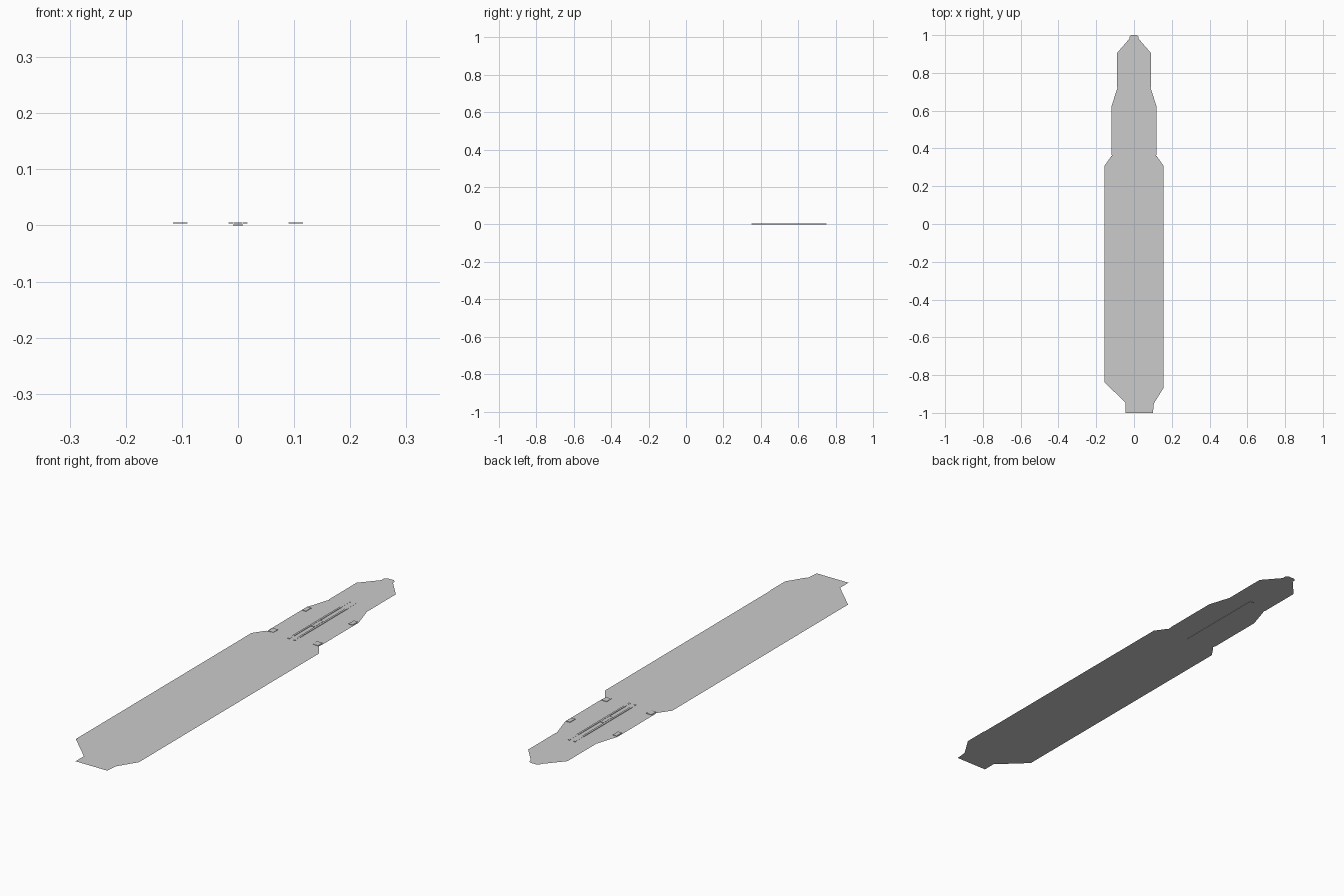
import bpy, bmesh, math
from mathutils import Vector


def plate(name, pts, z, thick=0.0, rim=0.0):
    """Flat outline; optionally kept only as a rim band and/or given thickness."""
    bm = bmesh.new()
    face = bm.faces.new([bm.verts.new((x, y, z)) for x, y in pts])
    face.normal_update()
    if face.normal.z < 0:
        face.normal_flip()
    if rim:
        bmesh.ops.inset_region(bm, faces=[face], thickness=rim, use_even_offset=True)
        bmesh.ops.delete(bm, geom=[face], context='FACES')
    me = bpy.data.meshes.new(name)
    bm.to_mesh(me)
    bm.free()
    ob = bpy.data.objects.new(name, me)
    bpy.context.collection.objects.link(ob)
    if thick:
        mod = ob.modifiers.new("thickness", 'SOLIDIFY')
        mod.thickness = thick
        mod.offset = -1
    return ob


def mirrored(half):
    return half + [(-x, y) for x, y in reversed(half)]


def strip(name, a, b, width, z, thick=0.0):
    a, b = Vector(a), Vector(b)
    d = (b - a).normalized()
    n = Vector((-d.y, d.x)) * width / 2
    return plate(name, [a - n, b - n, b + n, a + n], z, thick)


def box(name, x0, x1, y0, y1, z, thick=0.0):
    return plate(name, [(x0, y0), (x1, y0), (x1, y1), (x0, y1)], z, thick)


# Long lower body sheet with its chamfered end and tab
body = [(-0.045, -1.0), (0.10, -1.0), (0.105, -0.95), (0.155, -0.87), (0.155, 0.31),
        (0.12, 0.36), (-0.12, 0.36), (-0.155, 0.31), (-0.155, -0.84), (-0.045, -0.945)]
plate("body_panel", body, 0.0025)
plate("body_rim", body, 0.0035, rim=0.006)

# Raised side rails of the body
plate("left_rail", [(-0.155, -0.84), (-0.140, -0.80), (-0.140, 0.30), (-0.115, 0.35),
                    (-0.120, 0.36), (-0.155, 0.31)], 0.0045)
plate("right_rail", [(0.155, -0.87), (0.155, -0.77), (0.140, -0.77), (0.140, -0.85),
                     (0.108, -0.91), (0.108, -0.945)], 0.0042)

# End facets and tab details
plate("end_facet", [(-0.145, -0.80), (-0.135, -0.83), (0.07, -0.945), (0.09, -0.955)], 0.0032)
plate("end_tab", [(-0.04, -0.995), (0.095, -0.995), (0.095, -0.96), (0.02, -0.93),
                  (-0.04, -0.945)], 0.0042, rim=0.007)
box("tab_post", -0.035, -0.015, -0.97, -0.91, 0.0048)

# Top shoulder facet of the body
plate("shoulder_facet", [(-0.14, 0.30), (0.148, 0.315), (0.12, 0.345), (-0.115, 0.335)], 0.0033)

# Middle section: sheet, solid frame, inner windows and collars
neck = mirrored([(0.115, 0.345), (0.12, 0.38), (0.12, 0.62), (0.085, 0.73), (0.07, 0.755)])
plate("neck_panel", neck, 0.0025)
plate("neck_frame", neck, 0.0040, 0.002, rim=0.013)
box("lower_collar", -0.10, 0.10, 0.355, 0.38, 0.0045)
box("upper_collar", -0.07, 0.07, 0.69, 0.745, 0.0045)
for s, side in ((-1, "left"), (1, "right")):
    plate(side + "_window", [(s * 0.022, 0.385), (s * 0.085, 0.385), (s * 0.10, 0.42),
                             (s * 0.10, 0.60), (s * 0.07, 0.69), (s * 0.022, 0.69)],
          0.0032, rim=0.006)
    box(side + "_clip", *sorted((s * 0.09, s * 0.115)), 0.36, 0.39, 0.0055, 0.002)
    box(side + "_upper_clip", *sorted((s * 0.098, s * 0.116)), 0.585, 0.62, 0.0055, 0.002)
    # spine edges
    box(side + "_spine_edge", *sorted((s * 0.009, s * 0.017)), 0.35, 0.75, 0.0050, 0.002)

# Central spine and its latch
box("spine", -0.009, 0.009, 0.35, 0.75, 0.0015, 0.0015)
box("spine_latch", -0.008, 0.008, 0.49, 0.55, 0.0050, 0.002)

# Tip section: sheet, frame, inner plate and nose
tip = mirrored([(0.068, 0.745), (0.09, 0.72), (0.09, 0.905), (0.025, 0.98)])
plate("tip_panel", tip, 0.0027)
plate("tip_frame", tip, 0.0038, 0.001, rim=0.011)
plate("tip_inner_plate", mirrored([(0.06, 0.755), (0.06, 0.90), (0.025, 0.945)]), 0.0036, rim=0.007)
plate("tip_cap", mirrored([(0.055, 0.905), (0.065, 0.92), (0.022, 0.97)]), 0.0042)
plate("nose", mirrored([(0.025, 0.92), (0.025, 0.99), (0.015, 1.0)]), 0.0048)
plate("nose_rim", mirrored([(0.025, 0.92), (0.025, 0.99), (0.015, 1.0)]), 0.0054, rim=0.006)
strip("tip_notch_left", (-0.022, 0.81), (0, 0.76), 0.004, 0.0040)
strip("tip_notch_right", (0.022, 0.81), (0, 0.76), 0.004, 0.0040)

# Fine surface scores repeated along the body
for i, dy in enumerate((0.0, -0.51)):
    scores = [((-0.10, 0.10), (0.02, -0.015)), ((-0.03, 0.02), (-0.06, -0.01)),
              ((-0.075, 0.262), (-0.055, 0.242)), ((-0.055, 0.242), (-0.03, 0.27))]
    for j, (a, b) in enumerate(scores):
        strip(f"score_{i}_{j}", (a[0], a[1] + dy), (b[0], b[1] + dy), 0.003, 0.0028)
for j, (a, b) in enumerate([((-0.10, -0.15), (-0.065, -0.19)), ((0.095, 0.22), (0.128, 0.185)),
                            ((-0.09, -0.72), (-0.05, -0.765)), ((-0.01, -0.795), (0.075, -0.873))]):
    strip(f"single_score_{j}", a, b, 0.003, 0.0028)
box("body_tick", -0.10, -0.085, -0.71, -0.67, 0.0029)
